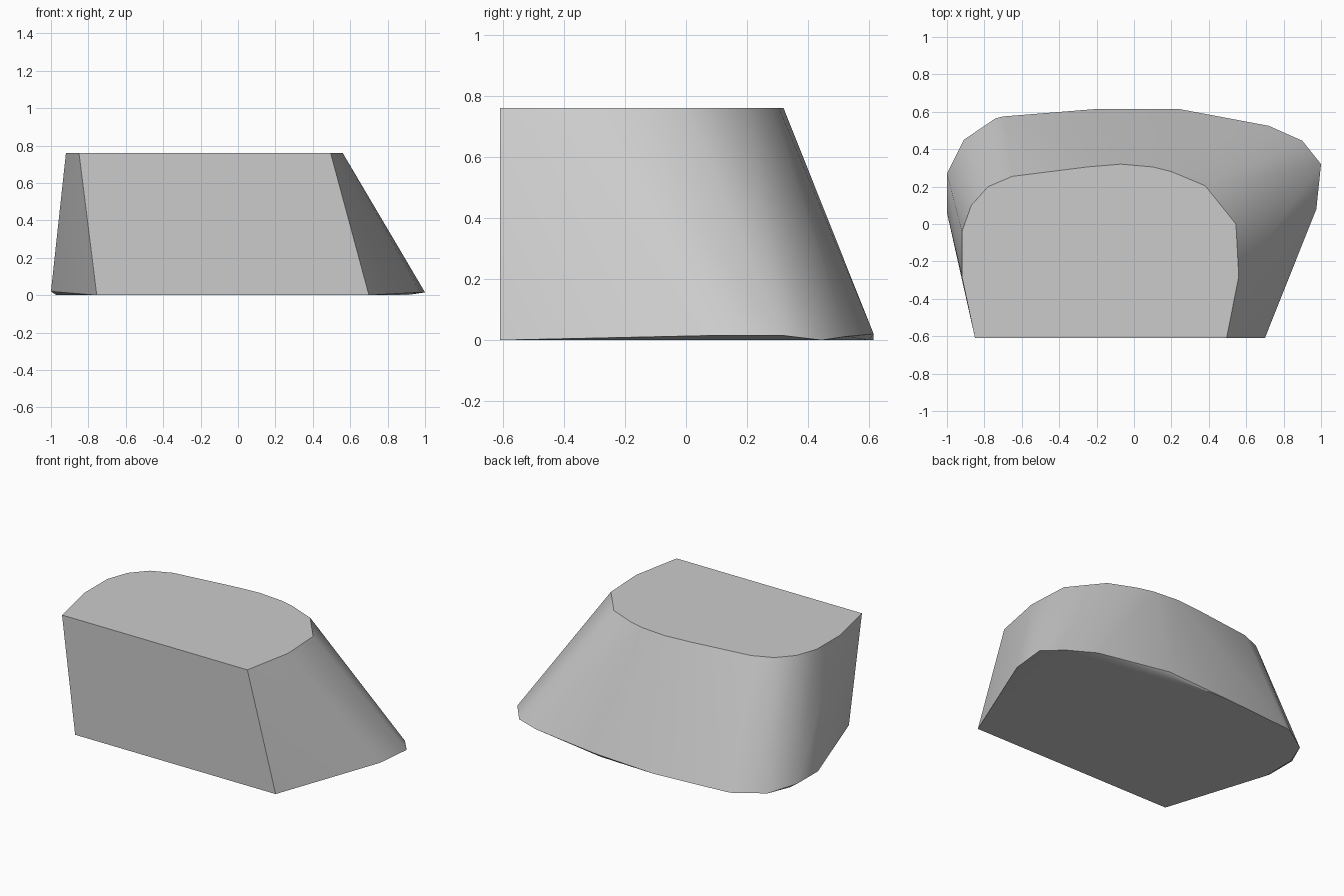
import bpy, bmesh, math

cube = bpy.data.objects.get("Cube")
if cube:
    bpy.data.objects.remove(cube, do_unlink=True)

grey = bpy.data.materials.new("plain grey")
grey.use_nodes = True
colour = (0.6, 0.6, 0.6, 1)
grey.diffuse_color = colour
grey.node_tree.nodes["Principled BSDF"].inputs["Base Color"].default_value = colour

# Flat top outline
HEIGHT = 0.76
top = [(-.85, -.61), (-.92, -.28), (-.92, -.04), (-.87, .1), (-.78, .2), (-.65, .255),
       (-.25, .305), (-.07, .32), (.1, .305), (.2, .28), (.38, .205),
       (.545, 0), (.56, -.28), (.495, -.61)]
# Wide base outline, with a slightly lifted rim
base = [(-.755, -.61, 0), (-1, .06, .02), (-.97, .06, 0), (-1, .27, .02), (-.97, .3, 0),
        (-.91, .45, 0), (-.74, .565, 0), (-.7, .575, 0), (-.2, .615, 0), (.24, .615, .02),
        (.2, .6, 0), (.72, .525, .012), (.9, .445, 0), (1, .32, .015), (.975, .08, .015),
        (.7, -.61, 0)]

# Tapered block: the hull between both outlines
bm = bmesh.new()
for x, y in top:
    bm.verts.new((x, y, HEIGHT))
for point in base:
    bm.verts.new(point)
hull = bmesh.ops.convex_hull(bm, input=bm.verts)
spare = [g for g in hull["geom_interior"] + hull["geom_unused"] if isinstance(g, bmesh.types.BMVert)]
bmesh.ops.delete(bm, geom=list(set(spare)), context='VERTS')
bmesh.ops.dissolve_limit(bm, angle_limit=math.radians(0.5), verts=bm.verts, edges=bm.edges)
bmesh.ops.recalc_face_normals(bm, faces=bm.faces)

mesh = bpy.data.meshes.new("tapered_block")
bm.to_mesh(mesh)
bm.free()
mesh.materials.append(grey)
block = bpy.data.objects.new("tapered_block", mesh)
bpy.context.collection.objects.link(block)
bpy.context.view_layer.objects.active = block
block.select_set(True)
bpy.ops.object.shade_smooth_by_angle(angle=math.radians(30))
